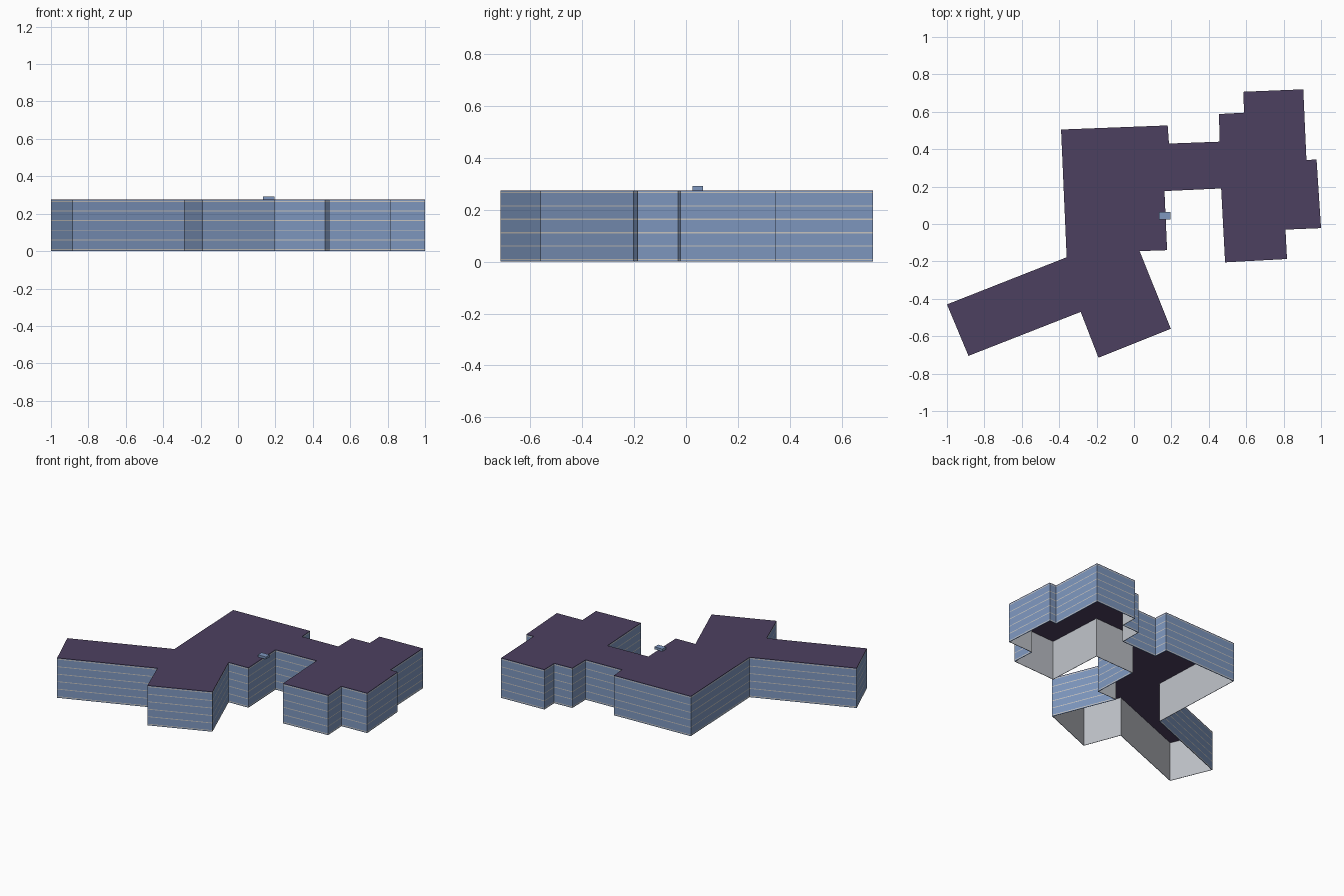
import bpy
import bmesh

cube = bpy.data.objects.get("Cube")
if cube:
    bpy.data.objects.remove(cube, do_unlink=True)


def material(name, color):
    m = bpy.data.materials.new(name)
    m.use_nodes = True
    rgba = (*color, 1.0)
    m.diffuse_color = rgba
    m.node_tree.nodes["Principled BSDF"].inputs["Base Color"].default_value = rgba
    return m


WALL = material("blue wall", (0.21, 0.31, 0.52))
STRIPE = material("pale floor line", (0.58, 0.56, 0.53))
ROOF = material("dark purple roof", (0.073, 0.051, 0.118))
LINING = material("grey lining", (0.52, 0.54, 0.58))


def make_object(name, bm, materials):
    mesh = bpy.data.meshes.new(name)
    bm.to_mesh(mesh)
    bm.free()
    for m in materials:
        mesh.materials.append(m)
    obj = bpy.data.objects.new(name, mesh)
    bpy.context.collection.objects.link(obj)
    return obj


# Footprint, counter-clockwise from above
outline = [
    (-0.39, 0.505), (-0.36, -0.178), (-1.0, -0.43), (-0.885, -0.705),
    (-0.285, -0.47), (-0.19, -0.715), (0.197, -0.56), (0.03, -0.145),
    (0.177, -0.14), (0.163, 0.176), (0.466, 0.19), (0.487, -0.205),
    (0.818, -0.187), (0.81, -0.03), (1.0, -0.022), (0.976, 0.345),
    (0.922, 0.342), (0.905, 0.72), (0.585, 0.707), (0.588, 0.595),
    (0.455, 0.588), (0.457, 0.44), (0.187, 0.43), (0.18, 0.527),
]
TOP, ROOF_BASE = 0.275, 0.272
STORY, FIRST, LINE = 0.0515, 0.006, 0.005

# Facade: stacked bands with a pale line at every floor level
levels = [0.0]
for i in range(6):
    z = FIRST + i * STORY
    levels += [z, z + LINE]
levels.append(ROOF_BASE)

bm = bmesh.new()
rings = [[bm.verts.new((x, y, z)) for x, y in outline] for z in levels]
n = len(outline)
for k, (low, high) in enumerate(zip(rings, rings[1:])):
    for i in range(n):
        j = (i + 1) % n
        face = bm.faces.new((low[i], low[j], high[j], high[i]))
        face.material_index = k % 2
walls = make_object("walls", bm, [WALL, STRIPE, LINING, LINING])

# Grey inner side of the open-bottomed shell
shell = walls.modifiers.new("inner lining", 'SOLIDIFY')
shell.thickness = 0.003
shell.offset = -1
shell.use_even_offset = True
shell.material_offset = 2

# Flat roof slab
bm = bmesh.new()
base = bm.faces.new([bm.verts.new((x, y, ROOF_BASE)) for x, y in outline])
extruded = bmesh.ops.extrude_face_region(bm, geom=[base], use_keep_orig=True)
moved = [v for v in extruded["geom"] if isinstance(v, bmesh.types.BMVert)]
bmesh.ops.translate(bm, verts=moved, vec=(0, 0, TOP - ROOF_BASE))
bmesh.ops.recalc_face_normals(bm, faces=bm.faces)
make_object("roof", bm, [ROOF])

# Small box on the roof edge
bm = bmesh.new()
bmesh.ops.create_cube(bm, size=1)
bmesh.ops.scale(bm, verts=bm.verts, vec=(0.06, 0.04, 0.016))
bmesh.ops.translate(bm, verts=bm.verts, vec=(0.165, 0.045, 0.283))
make_object("rooftop_box", bm, [WALL])
